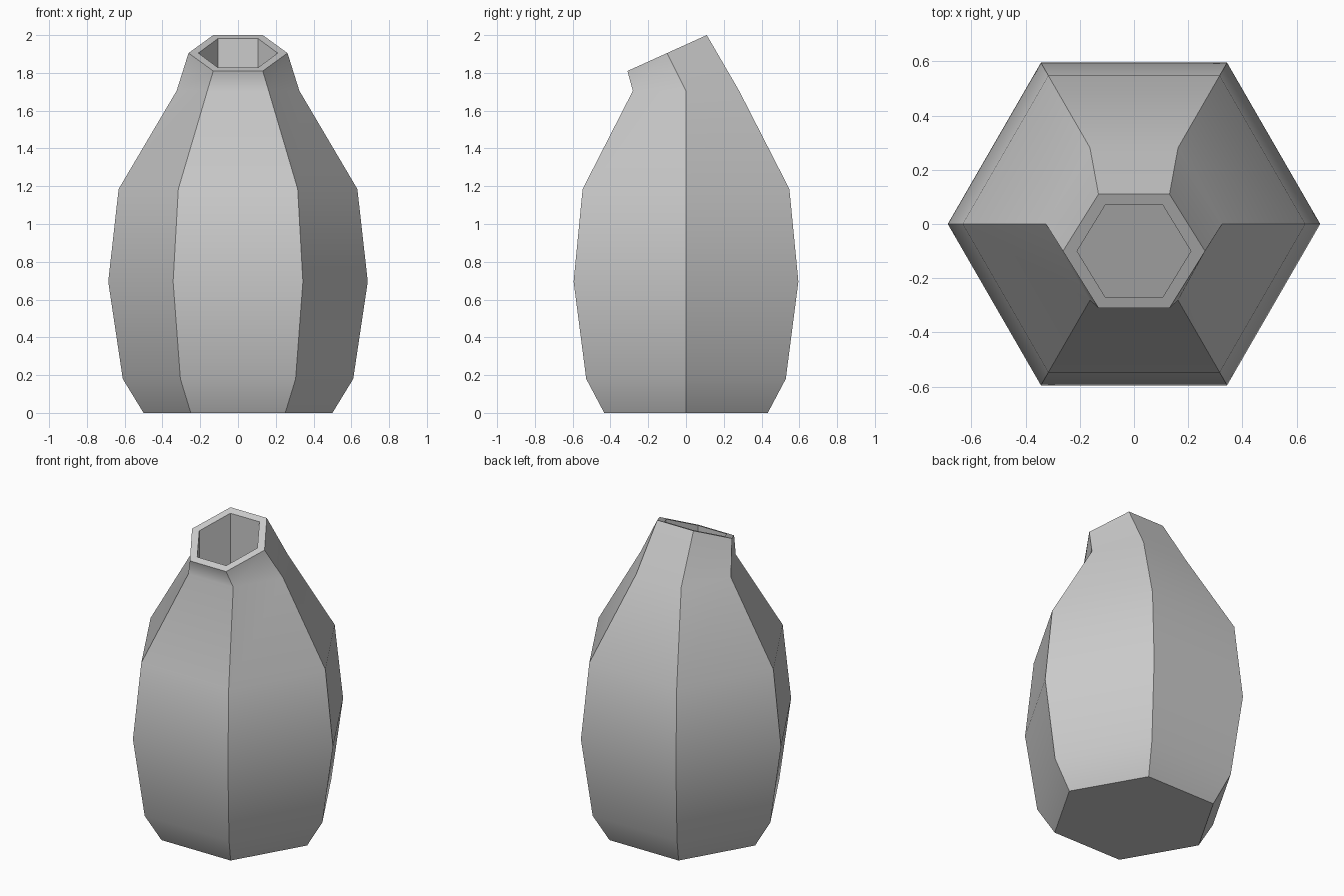
import bpy, bmesh, math
from mathutils import Vector

if "Cube" in bpy.data.objects:
    bpy.data.objects.remove(bpy.data.objects["Cube"])

bm = bmesh.new()


def hex_ring(r, z, y=0.0, slope=0.0, ry=None):
    """Hexagonal ring; slope raises the back and lowers the front."""
    ry = r if ry is None else ry
    ring = []
    for i in range(6):
        a = math.radians(60 * i)
        dy = ry * math.sin(a)
        ring.append(bm.verts.new((r * math.cos(a), y + dy, z + slope * dy)))
    return ring


def bridge(a, b):
    for i in range(6):
        j = (i + 1) % 6
        bm.faces.new((a[i], a[j], b[j], b[i]))


# Outer body rings
profile = [(0.5, 0.0), (0.61, 0.18), (0.687, 0.695), (0.632, 1.185), (0.325, 1.705)]
rings = [hex_ring(r, z) for r, z in profile]

# Slanted lip, inner lip and straight-sided cavity
slope = 0.19 / 0.42
rings.append(hex_ring(0.262, 1.905, -0.1, slope, 0.2425))
rings.append(hex_ring(0.21, 1.905, -0.1, slope, 0.198))
rings.append(hex_ring(0.21, 1.305, -0.1, slope, 0.198))

for lower, upper in zip(rings, rings[1:]):
    bridge(lower, upper)
bm.faces.new(list(reversed(rings[0])))
bm.faces.new(rings[-1])
bm.normal_update()

mesh = bpy.data.meshes.new("vase")
bm.to_mesh(mesh)
bm.free()
vase = bpy.data.objects.new("vase", mesh)
bpy.context.collection.objects.link(vase)

# Soft vertical bends, sharp hexagonal corners
bpy.context.view_layer.objects.active = vase
vase.select_set(True)
bpy.ops.object.shade_smooth_by_angle(angle=math.radians(48))
